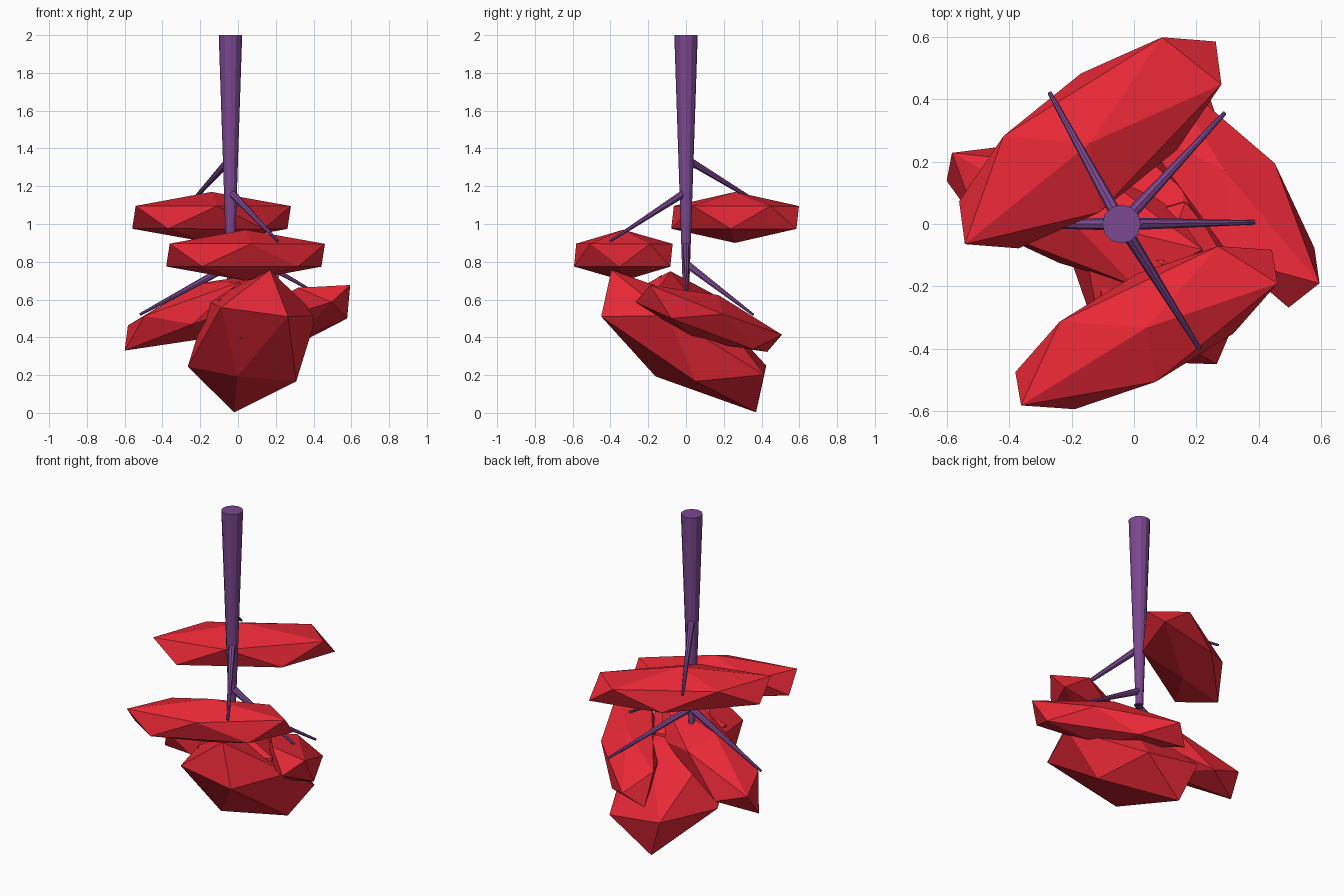
import bpy, bmesh
from mathutils import Vector, Matrix

if "Cube" in bpy.data.objects:
    bpy.data.objects.remove(bpy.data.objects["Cube"])


def material(name, colour):
    mat = bpy.data.materials.new(name)
    mat.diffuse_color = (*colour, 1)
    mat.use_nodes = True
    mat.node_tree.nodes["Principled BSDF"].inputs["Base Color"].default_value = mat.diffuse_color
    return mat


RED = material("leaf_red", (0.80, 0.021, 0.037))
PURPLE = material("bark_purple", (0.20, 0.065, 0.28))


def finish(bm, name, mat):
    bmesh.ops.recalc_face_normals(bm, faces=bm.faces)
    mesh = bpy.data.meshes.new(name)
    bm.to_mesh(mesh)
    bm.free()
    mesh.materials.append(mat)
    obj = bpy.data.objects.new(name, mesh)
    bpy.context.collection.objects.link(obj)


def limb(name, start, end, r1, r2, sides):
    """Tapered rod from start to end."""
    start, end = Vector(start), Vector(end)
    axis = end - start
    turn = axis.to_track_quat('Z', 'Y').to_matrix().to_4x4()
    bm = bmesh.new()
    bmesh.ops.create_cone(bm, cap_ends=True, segments=sides, radius1=r1, radius2=r2,
                          depth=axis.length,
                          matrix=Matrix.Translation((start + end) / 2) @ turn)
    finish(bm, name, PURPLE)


def clump(name, centre, a, b, c):
    """Icosahedron stretched so that one of its faces has corners a, b, c from the centre."""
    bm = bmesh.new()
    bmesh.ops.create_icosphere(bm, subdivisions=1, radius=1)
    bm.faces.ensure_lookup_table()
    base = Matrix([v.co for v in bm.faces[0].verts]).transposed()
    stretch = Matrix((a, b, c)).transposed() @ base.inverted()
    for v in bm.verts:
        v.co = stretch @ v.co + Vector(centre)
    finish(bm, name, RED)


# Trunk, narrowing downwards
limb("trunk", (-0.04, 0, 0.65), (-0.04, 0, 2.0), 0.017, 0.062, 12)

# Branches: height on the trunk, tip
branches = [
    (1.345, (-0.27, 0.42, 1.09)),
    (1.17, (0.21, -0.40, 0.91)),
    (0.78, (-0.52, 0.0, 0.52)),
    (0.89, (0.385, 0.005, 0.65)),
    (0.79, (0.29, 0.355, 0.52)),
]
for i, (z, tip) in enumerate(branches):
    limb(f"branch_{i + 1}", (-0.04, 0, z), tip, 0.021, 0.007, 8)

# Leaf clumps
clump("leaf_clump_top", (-0.14, 0.26, 1.035),
      (0, 0, 0.135), (0.42, 0.187, 0.06), (0.23, 0.338, 0.06))
clump("leaf_clump_front", (0.04, -0.332, 0.835),
      (0, 0, 0.135), (0.42, 0.142, 0.06), (0.23, 0.261, 0.06))
clump("leaf_clump_bottom", (0.075, -0.012, 0.38),
      (0.19, -0.437, 0.13), (0.095, -0.383, 0.377), (-0.165, -0.425, 0.178))
clump("leaf_clump_right", (0.29, 0.12, 0.50),
      (0.304, -0.31, 0.177), (0.205, -0.388, 0.086), (0.288, -0.197, 0))
clump("leaf_clump_left", (-0.19, 0.028, 0.54),
      (-0.41, 0.11, -0.21), (-0.393, 0.20, -0.077), (-0.19, 0.225, -0.15))
clump("leaf_clump_middle", (0.09, -0.13, 0.50),
      (0, 0, 0.23), (0.24, 0, 0.103), (0.074, 0.20, 0.103))
